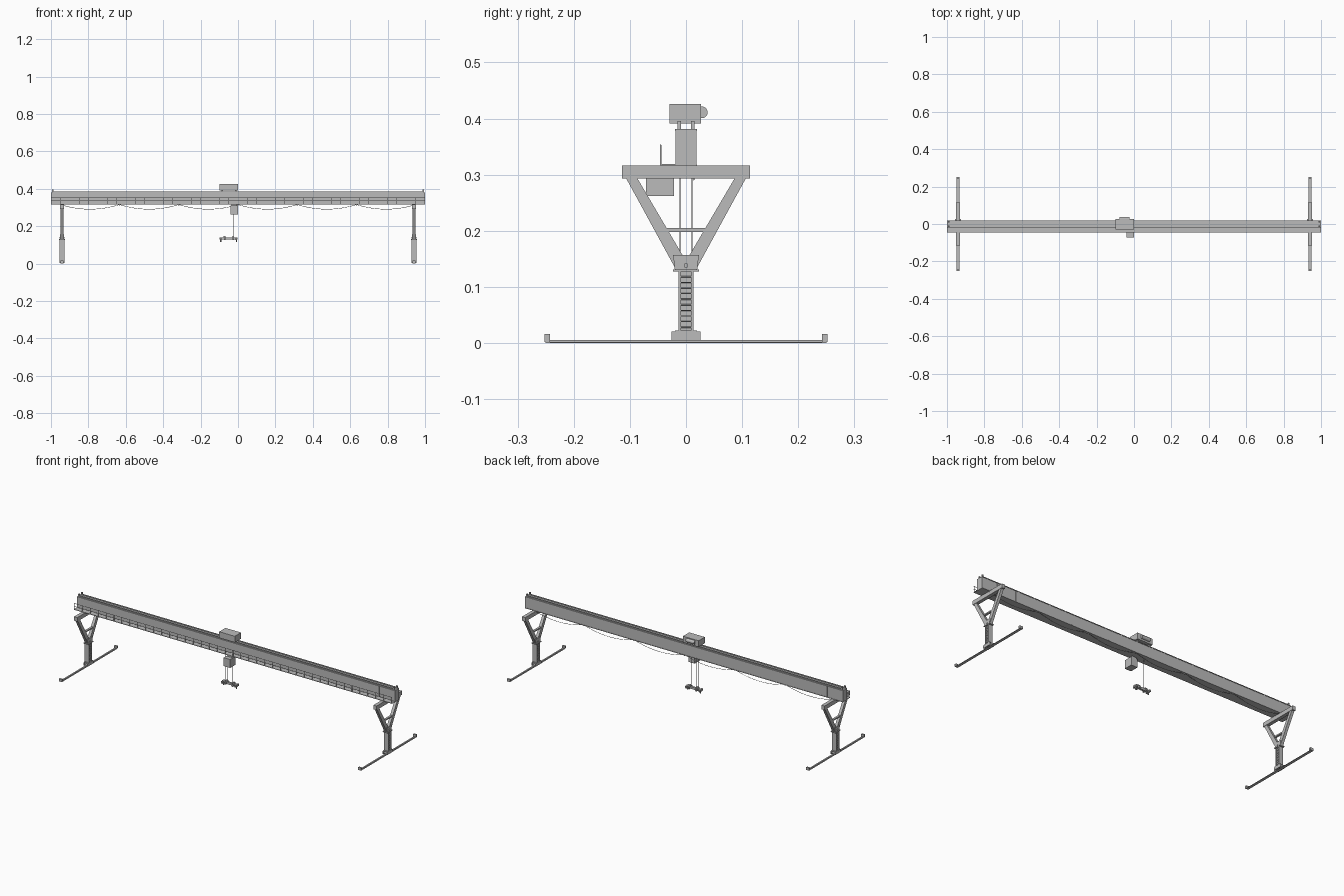
import bpy, bmesh, math
from mathutils import Vector

if "Cube" in bpy.data.objects:
    bpy.data.objects.remove(bpy.data.objects["Cube"])

grey = bpy.data.materials.new("steel grey")
grey.diffuse_color = (0.5, 0.5, 0.5, 1)
grey.use_nodes = True
grey.node_tree.nodes["Principled BSDF"].inputs["Base Color"].default_value = grey.diffuse_color


def finish(name, bm, smooth=False):
    bmesh.ops.recalc_face_normals(bm, faces=bm.faces)
    me = bpy.data.meshes.new(name)
    bm.to_mesh(me)
    bm.free()
    me.materials.append(grey)
    ob = bpy.data.objects.new(name, me)
    bpy.context.collection.objects.link(ob)
    if smooth:
        bpy.context.view_layer.objects.active = ob
        ob.select_set(True)
        bpy.ops.object.shade_smooth_by_angle()
        ob.select_set(False)
    return ob


def add_box(bm, x0, x1, y0, y1, z0, z1):
    vs = bmesh.ops.create_cube(bm, size=1)["verts"]
    for v in vs:
        v.co = Vector(((x0 + x1) / 2 + v.co.x * (x1 - x0),
                       (y0 + y1) / 2 + v.co.y * (y1 - y0),
                       (z0 + z1) / 2 + v.co.z * (z1 - z0)))


def boxes(name, *dims):
    bm = bmesh.new()
    for d in dims:
        add_box(bm, *d)
    return finish(name, bm)


def add_rod(bm, a, b, r, n=8):
    a, b = Vector(a), Vector(b)
    vs = bmesh.ops.create_cone(bm, cap_ends=True, segments=n, radius1=r,
                               radius2=r, depth=(b - a).length)["verts"]
    q = (b - a).to_track_quat('Z', 'Y')
    for v in vs:
        v.co = q @ v.co + (a + b) / 2


def rods(name, segs, r, n=8):
    bm = bmesh.new()
    for a, b in segs:
        add_rod(bm, a, b, r, n)
    return finish(name, bm, n > 6)


def prism(name, polys, x0, x1):
    """Extrude outlines in the y-z plane along x."""
    bm = bmesh.new()
    for p in polys:
        f = bm.faces.new([bm.verts.new((x0, y, z)) for y, z in p])
        g = bmesh.ops.extrude_face_region(bm, geom=[f])["geom"]
        for v in g:
            if isinstance(v, bmesh.types.BMVert):
                v.co.x = x1
    return finish(name, bm)


# Both end supports
for side, X in (("left", -0.941), ("right", 0.941)):
    # ground rail with end stops
    boxes(side + "_ground_rail",
          (X - .008, X + .008, -.25, .25, 0, .002),
          (X - .004, X + .004, -.25, .25, .002, .005),
          (X - .009, X + .009, -.252, -.242, .002, .016),
          (X - .009, X + .009, .242, .252, .002, .016))
    # wheel truck
    boxes(side + "_truck", (X - .014, X - .007, -.026, .026, .004, .02),
          (X + .007, X + .014, -.026, .026, .004, .02),
          (X - .014, X + .014, -.02, .02, .013, .022))
    rods(side + "_wheels", [((X - .006, y, .011), (X + .006, y, .011))
                            for y in (-.016, .016)], .007, 14)
    # lower column: two flanges and a web
    boxes(side + "_column", (X - .014, X + .014, -.0135, -.0085, .02, .128),
          (X - .014, X + .014, .0085, .0135, .02, .128),
          (X - .008, X + .008, -.0085, .0085, .02, .128))
    # ladder rungs
    rods(side + "_ladder_rungs",
         [((X + s * .012, -.009, .028 + i * .01), (X + s * .012, .009, .028 + i * .01))
          for i in range(10) for s in (-1, 1)], .001, 6)
    # cap plate, gusset and pin
    boxes(side + "_cap_plate", (X - .015, X + .015, -.023, .023, .127, .131))
    gus = [(-.02, .131), (.02, .131), (.023, .157), (-.023, .157)]
    prism(side + "_gusset_outer", [gus], X - .011, X - .008)
    prism(side + "_gusset_inner", [gus], X + .008, X + .011)
    rods(side + "_pin", [((X - .014, 0, .138), (X + .014, 0, .138))], .004, 12)
    # V shaped legs
    leg = [(-.107, .294), (-.087, .294), (0, .146), (0, .131), (-.018, .131)]
    prism(side + "_v_legs", [leg, [(-y, z) for y, z in leg]], X - .008, X + .008)
    boxes(side + "_leg_tie", (X - .006, X + .006, -.038, .038, .198, .205))
    boxes(side + "_cross_beam", (X - .01, X + .01, -.114, .114, .293, .316))

# Main girder with flanges and thin web seams
seams = [(-.9 + .12 * i - .0015, -.9 + .12 * i + .0015, y - .0004, y + .0004, .319, .378)
         for i in range(16) for y in (-.0185, .0185)]
boxes("main_girder", (-1, 1, -.0185, .0185, .316, .38),
      (-1, 1, -.02, .02, .315, .318), (-1, 1, -.02, .02, .378, .381), *seams)

# Trolley rails and end stops
boxes("trolley_rails", *[(-.995, .995, y - .002, y + .002, .381, .387) for y in (-.012, .012)])
boxes("rail_stops", *[(x - .004, x + .004, y - .003, y + .003, .381, .396)
                      for x in (-.991, .991) for y in (-.012, .012)])

# Walkway and handrail along the front
boxes("walkway", (-1, 1, -.046, -.019, .316, .319))
boxes("handrail_posts", *[(x - .001, x + .001, -.046, -.044, .318, .353)
                          for x in [-.998 + i * .0499 for i in range(41)]])
boxes("handrail", *[(-1, 1, -.046, -.0445, z, z + .0018) for z in (.335, .3515)])

# Hoist trolley with wheels and round motor
boxes("trolley_body", (-.098, 0, -.029, .027, .391, .426))
rods("trolley_wheels", [((x, y - .003, .389), (x, y + .003, .389))
                        for x in (-.085, -.013) for y in (-.012, .012)], .0045, 12)
rods("hoist_motor", [((-.077, .028, .411), (-.024, .028, .411))], .0105, 20)

# Operator cabin below the walkway
boxes("cabin", (-.04, 0, -.071, -.021, .262, .31),
      (-.035, -.005, -.046, -.022, .308, .317))

# Hoist ropes and lifting beam
rods("hoist_ropes", [((x, y, .138), (x, y, .32)) for x in (-.072, -.026)
                     for y in (-.011, .011)], .0008, 6)
boxes("lifting_beam", (-.098, -.003, -.006, .006, .128, .14),
      *[(x - .004, x + .004, -.015, .015, .127, .139) for x in (-.092, -.072, -.026, -.009)])
rods("lifting_hooks", [((x, 0, .115), (x, 0, .13)) for x in (-.092, -.009)], .003, 8)
rods("rope_sheaves", [((x, -.004, .143), (x, .004, .143)) for x in (-.072, -.026)], .006, 12)

# Power cable hanging in swags behind the girder
pts = []
N = 72
for i in range(N + 1):
    t = i / 12 % 1
    pts.append((-.95 + 1.9 * i / N, .014, .316 - .025 * 4 * t * (1 - t)))
rods("festoon_cable", list(zip(pts[:-1], pts[1:])), .0012, 6)
boxes("cable_hangers", *[(x - .003, x + .003, .011, .017, .311, .317)
                         for x in [-.95 + i * 1.9 / 6 for i in range(7)]])
